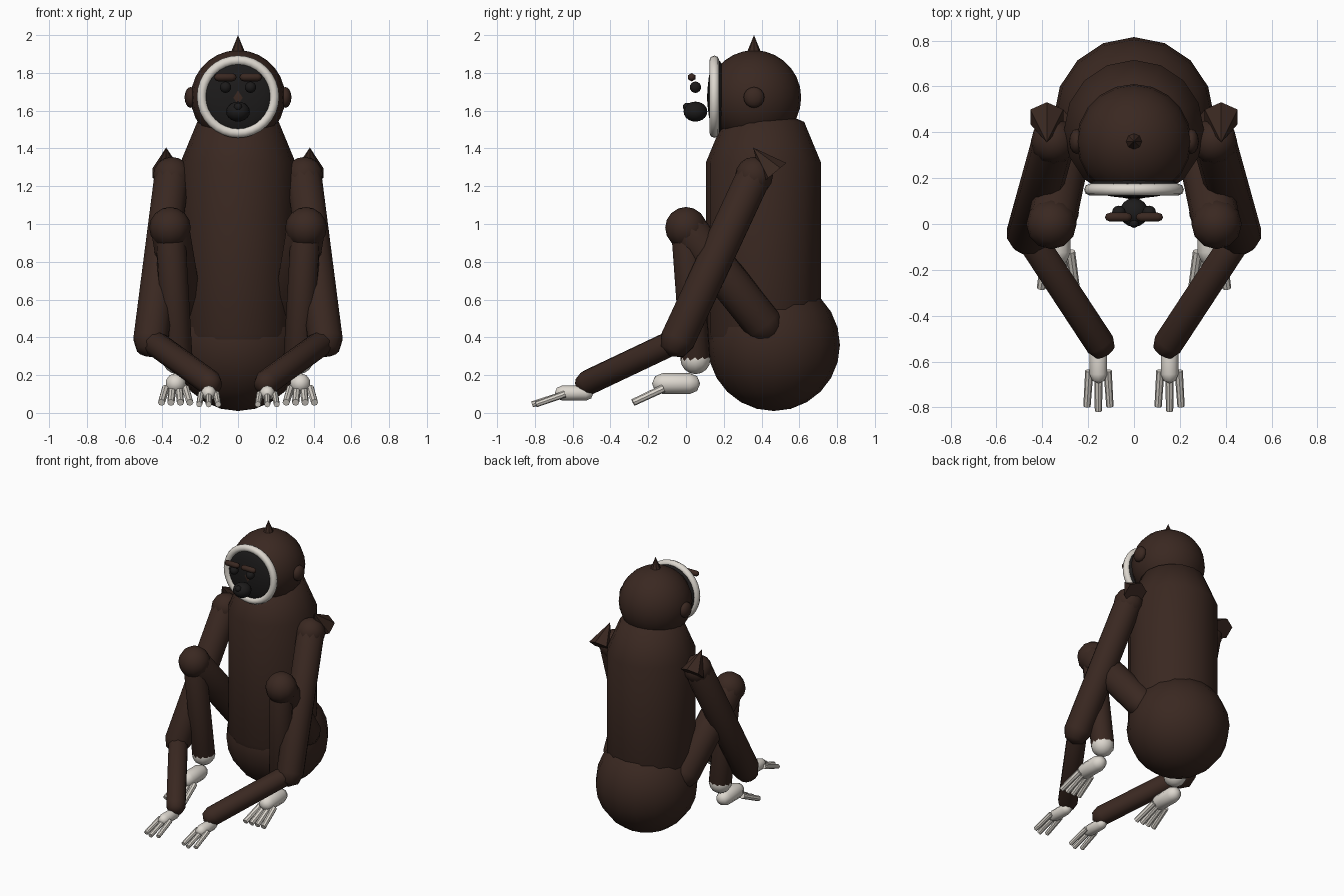
import bpy, bmesh, math
from mathutils import Vector, Matrix

if "Cube" in bpy.data.objects:
    bpy.data.objects.remove(bpy.data.objects["Cube"])


def material(name, rgb):
    m = bpy.data.materials.new(name)
    m.diffuse_color = (*rgb, 1)
    m.use_nodes = True
    m.node_tree.nodes["Principled BSDF"].inputs["Base Color"].default_value = m.diffuse_color
    return m


FUR = material("brown_fur", (0.042, 0.021, 0.015))
DARK = material("dark_skin", (0.012, 0.011, 0.011))
PALE = material("pale_fur", (0.72, 0.68, 0.62))


def finish(name, bm, mat, smooth=True):
    me = bpy.data.meshes.new(name)
    bmesh.ops.recalc_face_normals(bm, faces=bm.faces)
    for f in bm.faces:
        f.smooth = smooth
    bm.to_mesh(me)
    bm.free()
    me.materials.append(mat)
    ob = bpy.data.objects.new(name, me)
    bpy.context.collection.objects.link(ob)
    return ob


def ball(name, c, r, mat=FUR, seg=16, rings=10):
    """Ellipsoid; r is a radius or three radii."""
    r = (r, r, r) if isinstance(r, (int, float)) else r
    bm = bmesh.new()
    bmesh.ops.create_uvsphere(bm, u_segments=seg, v_segments=rings, radius=1,
                              matrix=Matrix.Translation(c) @ Matrix.Diagonal((*r, 1)))
    return finish(name, bm, mat)


def along(a, b):
    """Matrix at a with z pointing to b, and the distance."""
    a, b = Vector(a), Vector(b)
    d = b - a
    return Matrix.Translation(a) @ d.to_track_quat('Z', 'Y').to_matrix().to_4x4(), d.length


def capsule(name, a, b, r, mat=FUR, seg=12):
    """Cylinder with a two-step rounded cap on each end."""
    m, length = along(a, b)
    bm = bmesh.new()
    bmesh.ops.create_uvsphere(bm, u_segments=seg, v_segments=4, radius=r)
    mid = [e for e in bm.edges if all(abs(v.co.z) < 1e-5 for v in e.verts)]
    bmesh.ops.split_edges(bm, edges=mid)
    for f in bm.faces:
        f.tag = f.calc_center_median().z > 0
    top = {v for f in bm.faces if f.tag for v in f.verts}
    for v in top:
        v.co.z += length
    rims = [e for e in bm.edges if e.is_boundary]
    bmesh.ops.bridge_loops(bm, edges=rims)
    bmesh.ops.transform(bm, matrix=m, verts=bm.verts)
    return finish(name, bm, mat)


def cone(name, a, b, r1, r2, mat=FUR, seg=8, smooth=False):
    m, length = along(a, b)
    bm = bmesh.new()
    bmesh.ops.create_cone(bm, cap_ends=True, segments=seg, radius1=r1, radius2=r2, depth=length,
                          matrix=m @ Matrix.Translation((0, 0, length / 2)))
    return finish(name, bm, mat, smooth)


def torus(name, c, major, minor, mat, n=32, k=8):
    """Ring facing the front."""
    bm = bmesh.new()
    rows = []
    for i in range(n):
        u = math.tau * i / n
        rows.append([])
        for j in range(k):
            w = math.tau * j / k
            q = major + minor * math.cos(w)
            rows[-1].append(bm.verts.new((c[0] + q * math.cos(u), c[1] + minor * math.sin(w),
                                          c[2] + q * math.sin(u))))
    for i in range(n):
        for j in range(k):
            p, q = rows[i], rows[(i + 1) % n]
            bm.faces.new((p[j], q[j], q[(j + 1) % k], p[(j + 1) % k]))
    return finish(name, bm, mat)


# Trunk and head
ball("hips", (0, 0.465, 0.36), 0.35, seg=16, rings=12)
capsule("torso", (0, 0.41, 0.42), (0, 0.41, 1.325), 0.305, seg=16)
ball("head", (0, 0.36, 1.67), 0.25, seg=20, rings=14)
cone("crown_tuft", (0, 0.36, 1.89), (0, 0.36, 2.0), 0.045, 0)

# Face
ball("face", (0, 0.165, 1.674), (0.197, 0.052, 0.197), DARK, 24, 12)
torus("face_ring", (0, 0.15, 1.674), 0.192, 0.026, PALE)
ball("muzzle", (0, 0.05, 1.595), (0.063, 0.063, 0.053), DARK)
ball("nose", (0, 0.005, 1.62), 0.022, DARK, 10, 8)

for s, side in ((-1, "right"), (1, "left")):
    def P(x, y, z):
        return (s * x, y, z)

    # Features of the head
    ball(f"{side}_eye", P(0.066, 0.05, 1.724), 0.03, DARK, 12, 8)
    capsule(f"{side}_brow", P(0.03, 0.03, 1.777), P(0.105, 0.03, 1.777), 0.022, seg=6)
    ball(f"{side}_ear", P(0.25, 0.36, 1.67), (0.033, 0.055, 0.055), seg=12, rings=8)

    # Arm
    shoulder, elbow, wrist = P(0.35, 0.36, 1.255), P(0.462, -0.045, 0.385), P(0.15, -0.52, 0.16)
    ball(f"{side}_shoulder", shoulder, 0.1, seg=12, rings=8)
    capsule(f"{side}_upper_arm", shoulder, elbow, 0.095)
    capsule(f"{side}_forearm", elbow, wrist, 0.068, seg=10)
    cone(f"{side}_shoulder_tuft", P(0.38, 0.467, 1.27), P(0.38, 0.355, 1.405), 0.083, 0, seg=6)
    capsule(f"{side}_hand", P(0.155, -0.53, 0.105), P(0.155, -0.655, 0.105), 0.04, PALE, 10)
    for i in (-1, 0, 1):
        cone(f"{side}_finger", P(0.155 + 0.04 * i, -0.64, 0.1),
             P(0.155 + 0.05 * i, -0.815 + 0.02 * abs(i), 0.045), 0.018, 0.016, PALE)

    # Leg
    hip, knee, ankle = P(0.275, 0.41, 0.47), P(0.36, 0, 0.98), P(0.32, 0.05, 0.29)
    capsule(f"{side}_thigh", hip, knee, 0.105)
    ball(f"{side}_knee", knee, 0.11, seg=12, rings=8)
    capsule(f"{side}_shin", knee, ankle, 0.08)
    ball(f"{side}_ankle", (ankle[0], ankle[1], 0.285), 0.08, PALE, 12, 8)
    capsule(f"{side}_foot", P(0.33, 0.02, 0.155), P(0.33, -0.125, 0.155), 0.055, PALE, 10)
    for i in (-1.5, -0.5, 0.5, 1.5):
        cone(f"{side}_toe", P(0.33 + 0.035 * i, -0.12, 0.13),
             P(0.33 + 0.05 * i, -0.28, 0.055), 0.021, 0.019, PALE)
